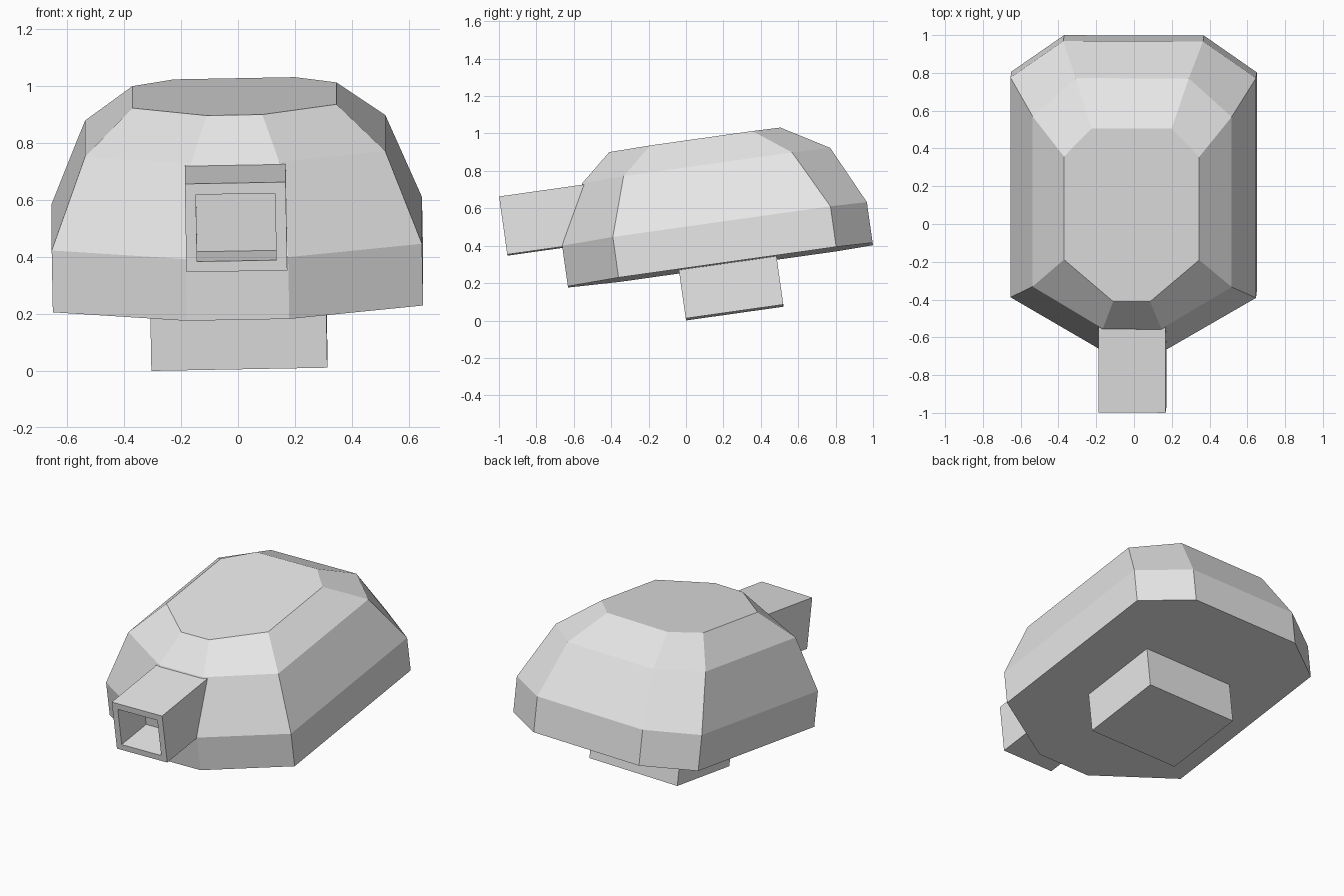
import bpy, bmesh, math
from mathutils import Matrix

if "Cube" in bpy.data.objects:
    bpy.data.objects.remove(bpy.data.objects["Cube"])

# Whole model leans: nose down about 8 degrees, with a slight roll
PITCH = Matrix.Rotation(math.atan(0.141), 4, 'X')
ROLL = (Matrix.Translation((0, 0, 0.266)) @ Matrix.Rotation(-0.0185, 4, 'Y')
        @ Matrix.Translation((0, 0, -0.266)))
LEAN = PITCH @ ROLL

grey = bpy.data.materials.new("light_grey")
grey.diffuse_color = (0.8, 0.8, 0.8, 1)
grey.use_nodes = True
grey.node_tree.nodes["Principled BSDF"].inputs["Base Color"].default_value = grey.diffuse_color


def finish(name, bm):
    bmesh.ops.recalc_face_normals(bm, faces=bm.faces)
    bm.transform(LEAN)
    mesh = bpy.data.meshes.new(name)
    bm.to_mesh(mesh)
    bm.free()
    mesh.materials.append(grey)
    obj = bpy.data.objects.new(name, mesh)
    bpy.context.collection.objects.link(obj)
    return obj


def loft(bm, rings):
    """Skin stacked rings of points and cap both ends."""
    loops = [[bm.verts.new(p) for p in ring] for ring in rings]
    n = len(loops[0])
    for a, b in zip(loops, loops[1:]):
        for i in range(n):
            j = (i + 1) % n
            bm.faces.new((a[i], a[j], b[j], b[i]))
    bm.faces.new(loops[0][::-1])
    bm.faces.new(loops[-1])


def octagon(z, front, side_front, side_back, back):
    """Mirrored eight-sided outline; each corner is (half width, y)."""
    half = [front, side_front, side_back, back]
    return ([(x, y, z) for x, y in half]
            + [(-x, y, z) for x, y in reversed(half)])


def rectangle(x, z0, z1, y):
    return [(-x, y, z0), (x, y, z0), (x, y, z1), (-x, y, z1)]


# Faceted domed shell
outline = ((0.18, -0.60), (0.65, -0.325), (0.65, 0.85), (0.37, 1.046))
bm = bmesh.new()
loft(bm, [
    octagon(0.266, *outline),
    octagon(0.485, *outline),
    octagon(0.801, (0.155, -0.447), (0.527, -0.223), (0.527, 0.687), (0.30, 0.892)),
    octagon(0.947, (0.098, -0.281), (0.358, -0.058), (0.358, 0.493), (0.212, 0.644)),
])
finish("shell", bm)

# Square snout with a recessed opening
bm = bmesh.new()
loft(bm, [
    rectangle(0.177, 0.480, 0.793, -0.42),
    rectangle(0.177, 0.480, 0.793, -0.897),
    rectangle(0.139, 0.517, 0.754, -0.897),
    rectangle(0.139, 0.517, 0.754, -0.65),
])
finish("snout", bm)

# Block under the shell
bm = bmesh.new()
loft(bm, [
    rectangle(0.309, 0.006, 0.28, 0.0),
    rectangle(0.309, 0.006, 0.28, 0.527),
])
finish("base_block", bm)
